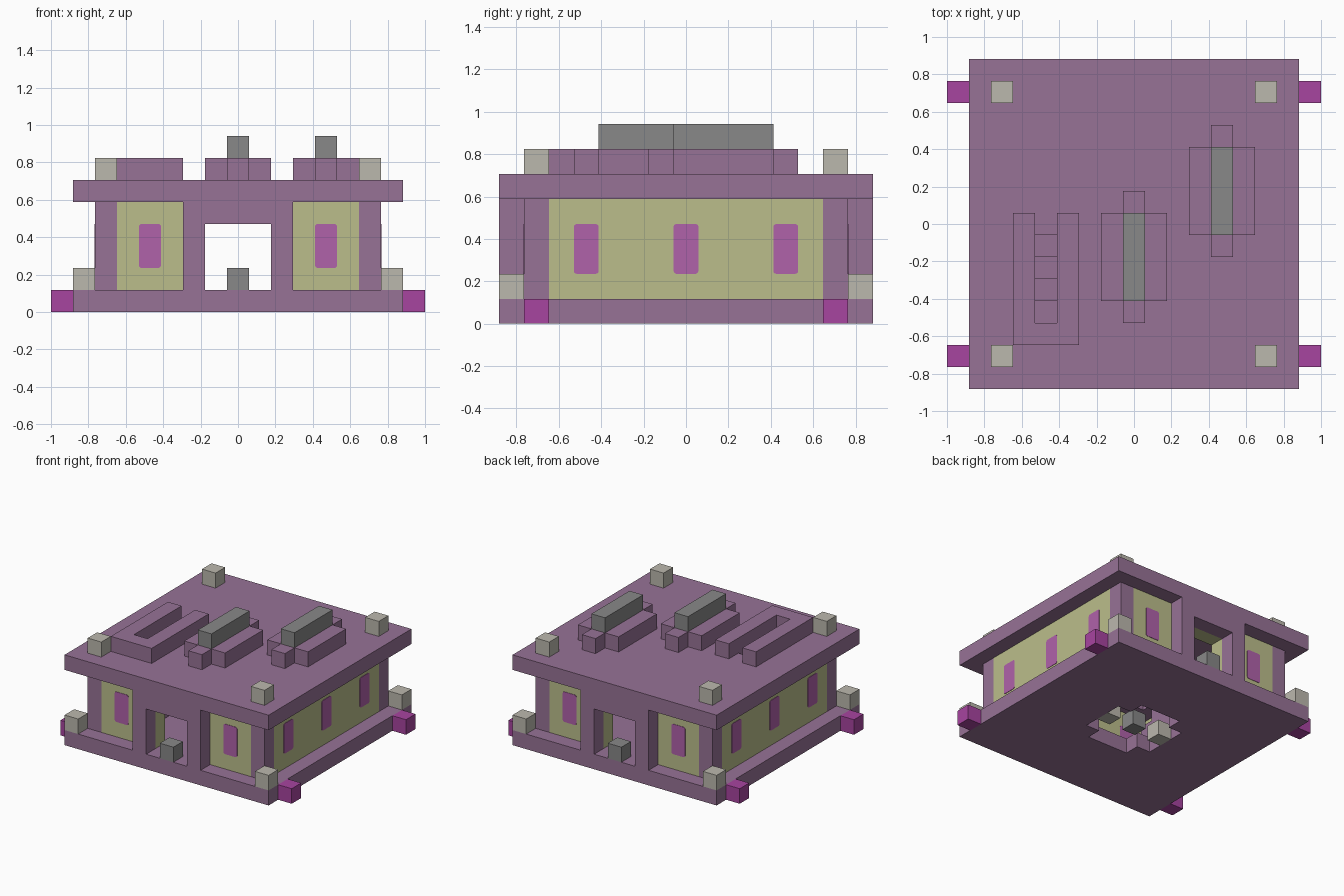
import bpy, bmesh, math
from mathutils import Vector

cube = bpy.data.objects.get("Cube")
if cube:
    bpy.data.objects.remove(cube, do_unlink=True)

U = 2 / 17  # one building block


def material(name, r, g, b):
    m = bpy.data.materials.new(name)
    m.use_nodes = True
    m.diffuse_color = (r, g, b, 1)
    m.node_tree.nodes["Principled BSDF"].inputs["Base Color"].default_value = (r, g, b, 1)
    return m


PURPLE = material("purple_stone", .31, .17, .305)
YELLOW = material("pale_yellow", .50, .515, .26)
BEIGE = material("beige_lamp", .50, .48, .42)
GREY = material("grey_stone", .246, .246, .246)
MAGENTA = material("magenta_block", .39, .058, .35)
GLASS = material("magenta_window", .434, .122, .402)


def finish(name, bm, mat):
    bmesh.ops.recalc_face_normals(bm, faces=bm.faces)
    mesh = bpy.data.meshes.new(name)
    bm.to_mesh(mesh)
    bm.free()
    mesh.materials.append(mat)
    obj = bpy.data.objects.new(name, mesh)
    bpy.context.collection.objects.link(obj)
    return obj


def blocks(name, mat, boxes):
    """Boxes given as (x0, x1, y0, y1, z0, z1) in block units."""
    bm = bmesh.new()
    for x0, x1, y0, y1, z0, z1 in boxes:
        for v in bmesh.ops.create_cube(bm, size=1)["verts"]:
            v.co = Vector((x1 if v.co.x > 0 else x0,
                           y1 if v.co.y > 0 else y0,
                           z1 if v.co.z > 0 else z0)) * U
    return finish(name, bm, mat)


def ring(s, x0, x1, y0, y1, z0, z1):
    """Square slab of half width s with a rectangular hole."""
    return [(-s, s, -s, y0, z0, z1), (-s, s, y1, s, z0, z1),
            (-s, x0, y0, y1, z0, z1), (x1, s, y0, y1, z0, z1)]


def corners(x0, x1, y0, y1, z0, z1):
    """Four boxes mirrored in x and y."""
    return [(*sorted((sx * x0, sx * x1)), *sorted((sy * y0, sy * y1)), z0, z1)
            for sx in (-1, 1) for sy in (-1, 1)]


def window(name, centre, normal):
    """Thin pane with slightly rounded corners."""
    bm = bmesh.new()
    across = Vector((normal.y, -normal.x, 0))
    r, outline = .12, []
    for k, (sx, sz) in enumerate(((1, 1), (-1, 1), (-1, -1), (1, -1))):
        for step in range(4):
            a = math.radians(90 * k + 30 * step)
            h = sx * (.5 - r) + r * math.cos(a)
            w = sz * (1 - r) + r * math.sin(a)
            p = (Vector(centre) + across * h + Vector((0, 0, w))) * U
            outline.append(bm.verts.new(p - normal * .003))
    face = bm.faces.new(outline)
    top = bmesh.ops.extrude_face_region(bm, geom=[face])["geom"]
    bmesh.ops.translate(bm, vec=normal * .006,
                        verts=[g for g in top if isinstance(g, bmesh.types.BMVert)])
    finish(name, bm, GLASS)


# Base with the notched pit in the floor
blocks("base", PURPLE, ring(7.5, -2.5, 2.5, -2.5, 2.5, 0, 1) + corners(1.5, 2.5, 1.5, 2.5, 0, 1))
blocks("pit_centre", GREY, [(-.5, .5, -.5, .5, 0, 1)])
blocks("pit_lamps", BEIGE, [(-2.5, -1.5, -.5, .5, 0, 1), (1.5, 2.5, -.5, .5, 0, 1)])

# Walls and corner posts
blocks("corner_posts", PURPLE, corners(5.5, 6.5, 5.5, 6.5, 1, 5))
blocks("side_walls", YELLOW, [(-6.5, -5.5, -5.5, 5.5, 1, 5), (5.5, 6.5, -5.5, 5.5, 1, 5)])
blocks("end_walls", YELLOW, corners(1.5, 5.5, 5.5, 6.5, 1, 5)
       + [(-1.5, 1.5, -6.5, -5.5, 4, 5), (-1.5, 1.5, 5.5, 6.5, 4, 5)])

# Projecting doorways with a block in each
blocks("door_frames", PURPLE, corners(1.5, 2.5, 6.5, 7.5, 1, 5)
       + [(-1.5, 1.5, -7.5, -6.5, 4, 5), (-1.5, 1.5, 6.5, 7.5, 4, 5)])
blocks("door_blocks", GREY, [(-.5, .5, -7.5, -6.5, 1, 2), (-.5, .5, 6.5, 7.5, 1, 2)])

# Windows on both faces of each wall
for s in (-1, 1):
    for face, out in ((6.5, 1), (5.5, -1)):
        for c in (-4, 0, 4):
            window("side_window", (s * face, c, 3), Vector((s * out, 0, 0)))
        for c in (-4, 4):
            window("end_window", (c, s * face, 3), Vector((0, s * out, 0)))

# Corner lamps and foundation blocks
blocks("base_lamps", BEIGE, corners(6.5, 7.5, 6.5, 7.5, 1, 2))
blocks("roof_lamps", BEIGE, corners(5.5, 6.5, 5.5, 6.5, 6, 7))
blocks("foundation_blocks", MAGENTA, corners(7.5, 8.5, 5.5, 6.5, 0, 1))

# Roof with the stair opening, its parapet and the stairs
blocks("roof", PURPLE, ring(7.5, -4.5, -3.5, -4.5, -.5, 5, 6))
blocks("stair_parapet", PURPLE, [(-5.5, -4.5, -5.5, .5, 6, 7), (-3.5, -2.5, -5.5, .5, 6, 7),
                                 (-4.5, -3.5, -5.5, -4.5, 6, 7)])
blocks("stairs", PURPLE, [(-4.5, -3.5, -1.5 - i, -.5 - i, 1, 5 - i) for i in range(4)])

# Two raised roof housings with grey ridges
for name, x, y in (("middle", 0, -1.5), ("left", 4, 1.5)):
    blocks(name + "_housing", PURPLE, [(x - 1.5, x + 1.5, y - 2, y + 2, 6, 7),
                                       (x - .5, x + .5, y - 3, y - 2, 6, 7),
                                       (x - .5, x + .5, y + 2, y + 3, 6, 7)])
    blocks(name + "_ridge", GREY, [(x - .5, x + .5, y - 2, y + 2, 7, 8)])
